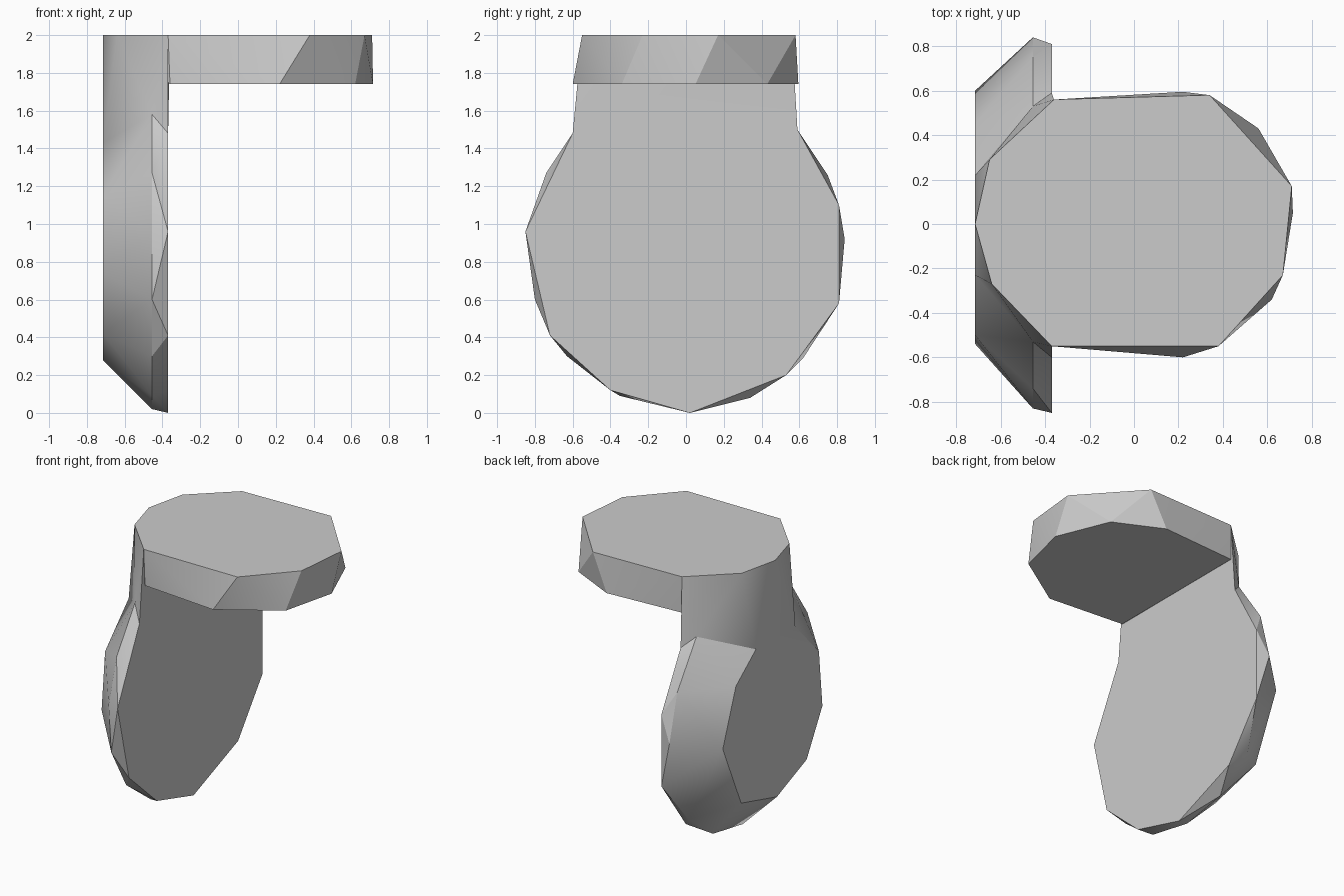
import bpy
import bmesh

cube = bpy.data.objects.get("Cube")
if cube:
    bpy.data.objects.remove(cube, do_unlink=True)

# One plain grey for the whole body
grey = bpy.data.materials.new("light_grey")
grey.use_nodes = True
colour = (0.6, 0.6, 0.6, 1)
grey.diffuse_color = colour
grey.node_tree.nodes["Principled BSDF"].inputs["Base Color"].default_value = colour


def upright(x, outline):
    """Place a (y, z) outline, in hundredths, on the plane at x."""
    return [(x, y / 100, z / 100) for y, z in outline]


def level(z, outline):
    """Place an (x, y) outline, in hundredths, on the plane at z."""
    return [(x / 100, y / 100, z) for x, y in outline]


def faceted_block(name, points):
    """Make a chiselled solid that wraps the given corner points."""
    bm = bmesh.new()
    for point in points:
        bm.verts.new(point)
    hull = bmesh.ops.convex_hull(bm, input=bm.verts[:])
    unused = {g for g in hull["geom_interior"] if isinstance(g, bmesh.types.BMVert)}
    bmesh.ops.delete(bm, geom=list(unused), context="VERTS")
    bmesh.ops.dissolve_limit(bm, angle_limit=0.01, verts=bm.verts[:], edges=bm.edges[:])
    bmesh.ops.recalc_face_normals(bm, faces=bm.faces[:])
    mesh = bpy.data.meshes.new(name)
    bm.to_mesh(mesh)
    bm.free()
    mesh.materials.append(grey)
    block = bpy.data.objects.new(name, mesh)
    bpy.context.collection.objects.link(block)
    return block


# Shared planes of the upright disc and the slab
inner_x, ridge_x, outer_x = -0.37, -0.455, -0.715
top_z, under_z = 2.0, 1.74

# Upright disc: flat inner face, bevelled ridge, smaller outer face
shoulder = [(-60, 148), (59, 150)]
inner_face = shoulder + [(-85, 96), (-72, 41), (-40, 12), (2, 0),
                         (53, 20), (81, 58), (81, 110)]
ridge_top = [(-53, 158), (53, 158)]
ridge = ridge_top + [(-74, 127), (-83, 95), (-80, 60), (-63, 30), (-35, 9),
                     (0, 2), (34, 8), (62, 29), (84, 92), (75, 126)]
outer_top = [(-23, 143), (22, 144)]
outer_face = outer_top + [(-50, 115), (-54, 74), (-36, 42), (-2, 28),
                          (39, 39), (60, 86), (45, 126)]
disc = faceted_block("upright_disc", upright(inner_x, inner_face)
                     + upright(ridge_x, ridge) + upright(outer_x, outer_face))

# Slab: top outline over a twisted lower outline
top_back = [(-37, -55), (-64, -27), (-71.5, 0), (-65, 29), (-36, 56)]
top_front = [(34, 58), (71, 17), (67, -23), (38, -55)]
under_side = [(-36, 56), (22, 59.5), (56, 43), (71.5, 5),
              (62, -34), (22, -60), (-36, -55)]
slab = faceted_block("top_slab", level(top_z, top_back + top_front)
                     + level(under_z, under_side))

# Neck: bends the slab down into the disc
neck = faceted_block("neck", level(top_z, top_back)
                     + upright(inner_x, shoulder)
                     + upright(ridge_x, ridge_top)
                     + upright(outer_x, outer_top))

# Fuse the three blocks into one skin
for part in (slab, neck):
    union = disc.modifiers.new("fuse_" + part.name, "BOOLEAN")
    union.operation = "UNION"
    union.solver = "EXACT"
    union.object = part
bpy.context.view_layer.update()
evaluated = disc.evaluated_get(bpy.context.evaluated_depsgraph_get())
skin = bpy.data.meshes.new_from_object(evaluated)
disc.modifiers.clear()
disc.data = skin
disc.name = "bent_body"
for part in (slab, neck):
    bpy.data.objects.remove(part, do_unlink=True)

# Soft rims with crisp outer edges
bpy.ops.object.select_all(action="DESELECT")
disc.select_set(True)
bpy.context.view_layer.objects.active = disc
bpy.ops.object.shade_smooth_by_angle(angle=0.52)
